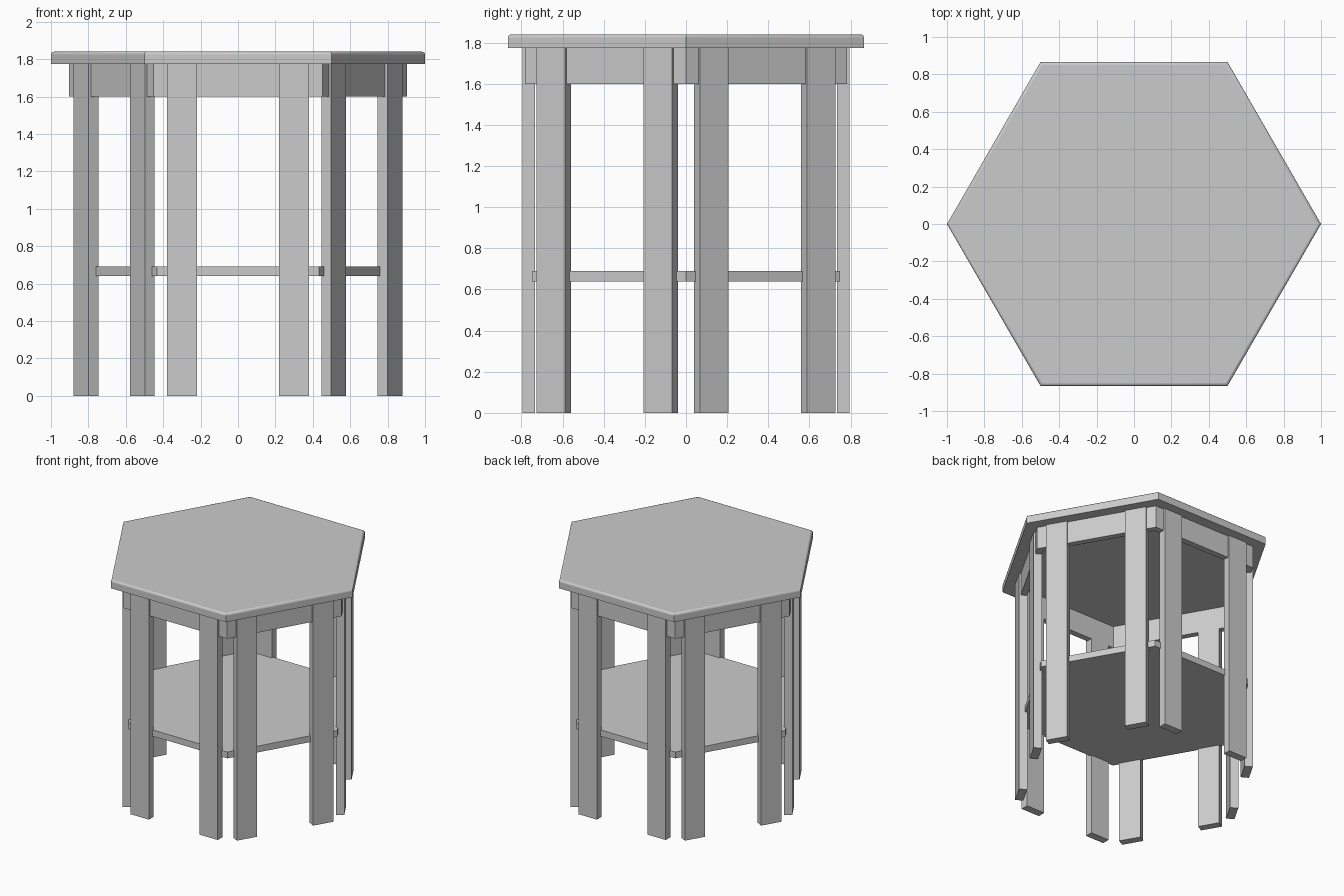
import bpy, bmesh, math
from mathutils import Matrix

if "Cube" in bpy.data.objects:
    bpy.data.objects.remove(bpy.data.objects["Cube"])

C30 = math.cos(math.radians(30))


def add_object(name, bm):
    bmesh.ops.recalc_face_normals(bm, faces=bm.faces)
    mesh = bpy.data.meshes.new(name)
    bm.to_mesh(mesh)
    bm.free()
    obj = bpy.data.objects.new(name, mesh)
    bpy.context.collection.objects.link(obj)
    return obj


def hex_loop(bm, apothem, z):
    r = apothem / C30
    return [bm.verts.new((r * math.cos(math.radians(60 * i)),
                          r * math.sin(math.radians(60 * i)), z)) for i in range(6)]


def bridge(bm, a, b):
    for i in range(6):
        j = (i + 1) % 6
        bm.faces.new((a[i], a[j], b[j], b[i]))


def hex_slab(apothem, z0, z1):
    bm = bmesh.new()
    low, high = hex_loop(bm, apothem, z0), hex_loop(bm, apothem, z1)
    bridge(bm, low, high)
    bm.faces.new(low[::-1])
    bm.faces.new(high)
    return bm


# Table top with a small rounded upper edge
bm = hex_slab(C30, 1.775, 1.84)
rim = [e for e in bm.edges if all(v.co.z > 1.83 for v in e.verts)]
rounded = bmesh.ops.bevel(bm, geom=rim, offset=0.015, segments=3, profile=0.5,
                          affect='EDGES')
for f in rounded["faces"]:
    f.smooth = True
for e in bm.edges:
    if e.calc_face_angle(0) > math.radians(35):
        e.smooth = False
add_object("table_top", bm)

# Hexagonal apron ring under the top
bm = bmesh.new()
outer_low, outer_high = hex_loop(bm, 0.782, 1.60), hex_loop(bm, 0.782, 1.775)
inner_low, inner_high = hex_loop(bm, 0.735, 1.60), hex_loop(bm, 0.735, 1.775)
bridge(bm, outer_low, outer_high)
bridge(bm, outer_high, inner_high)
bridge(bm, inner_high, inner_low)
bridge(bm, inner_low, outer_low)
add_object("apron", bm)

# Lower shelf, let into the legs
add_object("lower_shelf", hex_slab(0.75, 0.64, 0.69))

# Two flat legs on each of the six sides
for side in range(6):
    turn = Matrix.Rotation(math.radians(30 + 60 * side), 4, 'Z')
    for label, offset in (("a", -0.30), ("b", 0.30)):
        bm = bmesh.new()
        place = (turn @ Matrix.Translation((0.765, offset, 0.8875))
                 @ Matrix.Diagonal((0.06, 0.16, 1.775, 1)))
        bmesh.ops.create_cube(bm, size=1, matrix=place)
        add_object(f"leg_{side + 1}{label}", bm)
